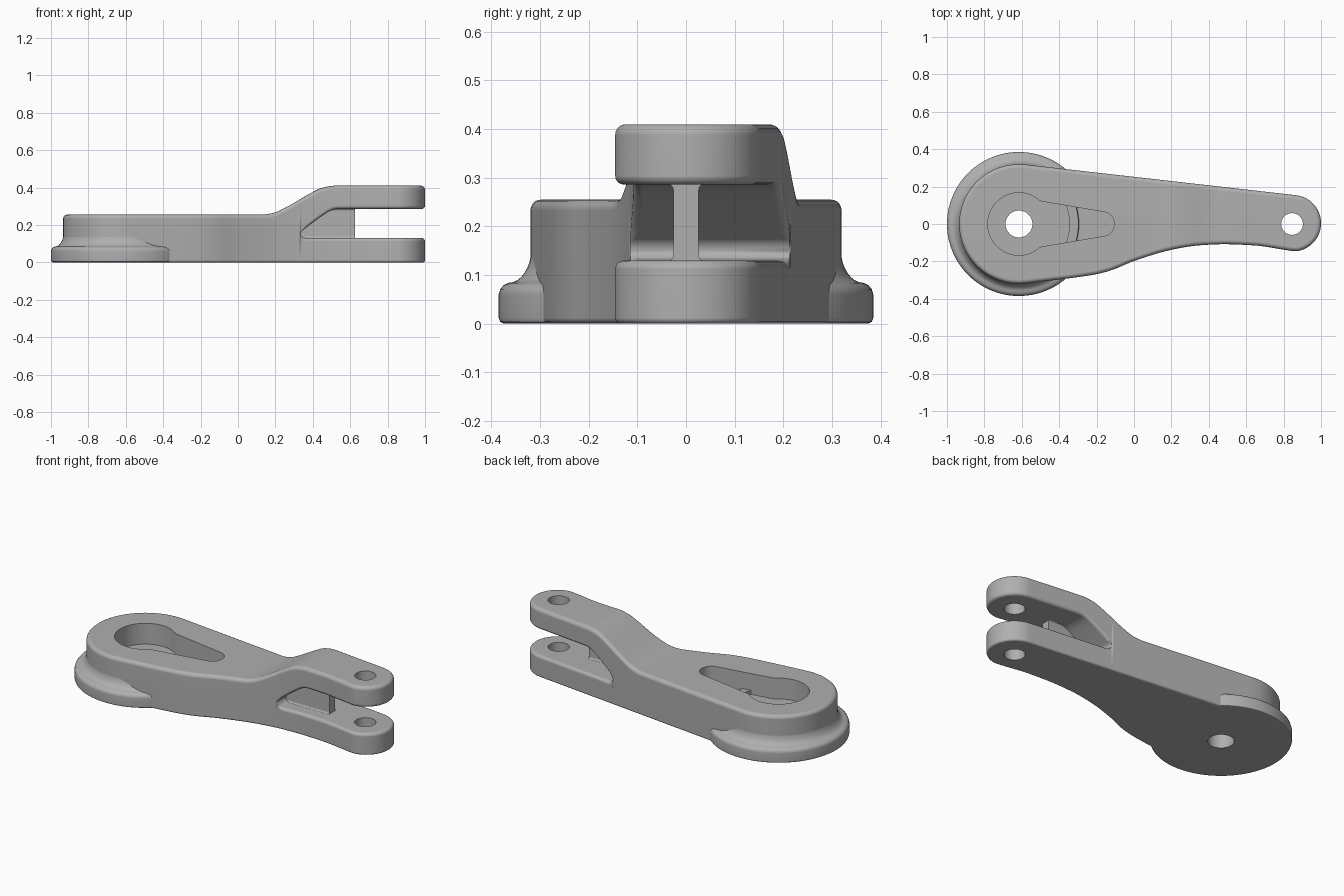
import bpy, bmesh
from math import sin, cos, pi, sqrt, radians
from mathutils import Vector

if "Cube" in bpy.data.objects:
    bpy.data.objects.remove(bpy.data.objects["Cube"])

metal = bpy.data.materials.new("plain_grey")
metal.use_nodes = True
GREY = (0.43, 0.43, 0.43, 1)
metal.diffuse_color = GREY
metal.node_tree.nodes["Principled BSDF"].inputs["Base Color"].default_value = GREY

BIG_X, BIG_R = -0.615, 0.32          # hub end of the arm
TIP_X, TIP_Y, TIP_R = 0.849, 0.004, 0.151   # fork end of the arm
SLOT_X = 0.335                       # where the fork slot starts
ROUND = 0.022


def make(name, bm):
    bmesh.ops.remove_doubles(bm, verts=bm.verts, dist=1e-5)
    bmesh.ops.recalc_face_normals(bm, faces=bm.faces)
    mesh = bpy.data.meshes.new(name)
    bm.to_mesh(mesh)
    bm.free()
    mesh.materials.append(metal)
    obj = bpy.data.objects.new(name, mesh)
    bpy.context.collection.objects.link(obj)
    return obj


def smooth(obj):
    bpy.ops.object.select_all(action="DESELECT")
    obj.select_set(True)
    bpy.context.view_layer.objects.active = obj
    bpy.ops.object.shade_smooth_by_angle(angle=radians(35))
    obj.modifiers.new("even_shading", "WEIGHTED_NORMAL").keep_sharp = True


def curve(points):
    """Monotone smooth function through the given points."""
    slopes = [(b[1] - a[1]) / (b[0] - a[0]) for a, b in zip(points, points[1:])]
    tans = [slopes[0]]
    for a, b in zip(slopes, slopes[1:]):
        tans.append(2 * a * b / (a + b) if a * b > 0 else 0)
    tans.append(slopes[-1])

    def f(x):
        if x <= points[0][0]:
            return points[0][1]
        for i, (p, q) in enumerate(zip(points, points[1:])):
            if x <= q[0]:
                h = q[0] - p[0]
                t = (x - p[0]) / h
                return ((2*t**3 - 3*t*t + 1) * p[1] + (t**3 - 2*t*t + t) * h * tans[i]
                        + (3*t*t - 2*t**3) * q[1] + (t**3 - t*t) * h * tans[i + 1])
        return points[-1][1]
    return f


# Plan outline and side profile of the arm
front_edge = curve([(-0.58, -0.318), (-0.22, -0.272), (-0.13, -0.25), (0, -0.198),
                    (0.2, -0.138), (0.35, -0.114), (0.48, -0.108), (0.65, -0.115),
                    (0.78, -0.134), (0.86, -0.147)])
back_edge = curve([(-0.58, 0.318), (0.866, 0.154)])
top_z = curve([(-1, 0.255), (0.13, 0.255), (0.19, 0.263), (0.25, 0.289),
               (0.4, 0.375), (0.45, 0.398), (0.52, 0.41), (1, 0.41)])
slot_floor = curve([(SLOT_X, 0.15), (0.345, 0.136), (0.365, 0.13), (1, 0.13)])
slot_roof = curve([(SLOT_X, 0.15), (0.342, 0.166), (0.36, 0.181), (0.48, 0.268),
                   (0.5, 0.279), (0.54, 0.286), (1, 0.286)])
slot_round = curve([(SLOT_X, 0), (0.37, 0.018), (1, 0.018)])


def half_width(x, side):
    if x < -0.58:
        return side * sqrt(max(0, BIG_R**2 - (x - BIG_X)**2))
    if x > (0.866 if side > 0 else 0.86):
        return TIP_Y + side * sqrt(max(0, TIP_R**2 - (x - TIP_X)**2))
    return back_edge(x) if side > 0 else front_edge(x)


xs = [BIG_X - BIG_R * cos(pi / 2 * i / 18) for i in range(19)]
xs += [-0.575 + 0.02 * i for i in range(72)]
xs += [TIP_X + TIP_R * sin(radians(8 + 82 * i / 16)) for i in range(17)]
xs += [SLOT_X, 0.34, 0.35, 0.37]
xs = sorted(xs)
N = len(xs)
outline = [Vector((x, half_width(x, -1) if 0 < i < N - 1 else (0 if i == 0 else TIP_Y)))
           for i, x in enumerate(xs)]
outline += [Vector((x, half_width(x, 1))) for x in reversed(xs[1:-1])]
M = len(outline)
inward = []
for i in range(M):
    d = outline[(i + 1) % M] - outline[i - 1]
    inward.append(Vector((-d.y, d.x)).normalized())


def slab(bm, bottom, top, r_bottom, r_top, open_bottom, open_top):
    """Arm layer with rounded rims, capped by strips across the arm."""
    rings = []
    steps = [(sgn, k / 5 * pi / 2) for sgn, ks in ((-1, range(6)), (1, range(5, -1, -1)))
             for k in ks]
    for sgn, a in steps:
        ring = []
        for p, n in zip(outline, inward):
            r = r_bottom(p.x) if sgn < 0 else r_top(p.x)
            q = p + n * r * (1 - sin(a))
            rise = r * (1 - cos(a))
            z = bottom(p.x) + rise if sgn < 0 else top(p.x) - rise
            ring.append(bm.verts.new((q.x, q.y, z)))
        rings.append(ring)
    for lo, hi in zip(rings, rings[1:]):
        for i in range(M):
            j = (i + 1) % M
            bm.faces.new((lo[i], lo[j], hi[j], hi[i]))
    for ring, is_open in ((rings[0], open_bottom), (rings[-1], open_top)):
        for i in range(N - 1):
            if is_open and xs[i + 1] <= SLOT_X + 1e-6:
                continue
            quad = [ring[i], ring[i + 1], ring[(M - i - 1) % M], ring[(M - i) % M]]
            bm.faces.new(list(dict.fromkeys(quad)))


def rim(x):
    return ROUND


# Arm: lower and upper layers joined behind the slot
bm = bmesh.new()
slab(bm, lambda x: 0, slot_floor, lambda x: 0.012, slot_round, False, True)
slab(bm, slot_roof, top_z, slot_round, rim, True, False)
arm = make("forked_arm", bm)


def prism(name, pts, z0, z1):
    bm = bmesh.new()
    face = bm.faces.new([bm.verts.new((x, y, z0)) for x, y in pts])
    ext = bmesh.ops.extrude_face_region(bm, geom=[face])["geom"]
    bmesh.ops.translate(bm, vec=(0, 0, z1 - z0),
                        verts=[v for v in ext if isinstance(v, bmesh.types.BMVert)])
    return make(name, bm)


def arc(cx, r, a0, a1, n):
    return [(cx + r * cos(radians(a0 + (a1 - a0) * i / n)),
             r * sin(radians(a0 + (a1 - a0) * i / n))) for i in range(n + 1)]


# Keyhole pocket, hub bore and fork pin holes
keyhole = arc(BIG_X, 0.167, 47, 313, 40) + arc(-0.17, 0.065, -81, 81, 20)
cutters = [prism("pocket_cutter", keyhole, 0.13, 0.6),
           prism("bore_cutter", arc(BIG_X, 0.072, 0, 352.5, 47), -0.2, 0.2),
           prism("pin_cutter", arc(0.845, 0.058, 0, 351, 39), -0.2, 0.7)]
bpy.context.view_layer.objects.active = arm
for c in cutters:
    mod = arm.modifiers.new("cut", "BOOLEAN")
    mod.operation, mod.solver, mod.object = "DIFFERENCE", "EXACT", c
    bpy.ops.object.modifier_apply(modifier=mod.name)
    bpy.data.objects.remove(c)
smooth(arm)

# Flange: turned ring with rounded lip and concave fillet into the hub
profile = [(0.27, 0.0), (0.375, 0.0), (0.382, 0.004), (0.385, 0.012), (0.385, 0.06),
           (0.382, 0.071), (0.375, 0.079), (0.365, 0.084)]
profile += [(0.365 - 0.047 * sin(a), 0.155 - 0.071 * cos(a))
            for a in [pi / 2 * i / 8 for i in range(1, 9)]]
profile += [(0.27, 0.155)]
bm = bmesh.new()
SEG = 96
rings = [[bm.verts.new((BIG_X + r * cos(2 * pi * i / SEG), r * sin(2 * pi * i / SEG), z))
          for i in range(SEG)] for r, z in profile]
for k, lo in enumerate(rings):
    hi = rings[(k + 1) % len(rings)]
    for i in range(SEG):
        j = (i + 1) % SEG
        bm.faces.new((lo[i], lo[j], hi[j], hi[i]))
smooth(make("hub_flange", bm))

# Web: thin rib between the fork arms, flared where it meets them
FLARE = 0.014
half = [(0.026 + FLARE * (1 - sin(a)), 0.128 + FLARE * (1 - cos(a)))
        for a in [pi / 2 * i / 4 for i in range(5)]]
half = [(half[0][0], 0.115)] + half
half += [(y, 0.416 - z) for y, z in reversed(half)]
section = half + [(-y, z) for y, z in reversed(half)]
bm = bmesh.new()
ends = [[bm.verts.new((x, y, z)) for y, z in section] for x in (0.325, 0.625)]
for e in ends:
    bm.faces.new(e)
for i in range(len(section)):
    j = (i + 1) % len(section)
    bm.faces.new((ends[0][i], ends[0][j], ends[1][j], ends[1][i]))
smooth(make("fork_web", bm))
